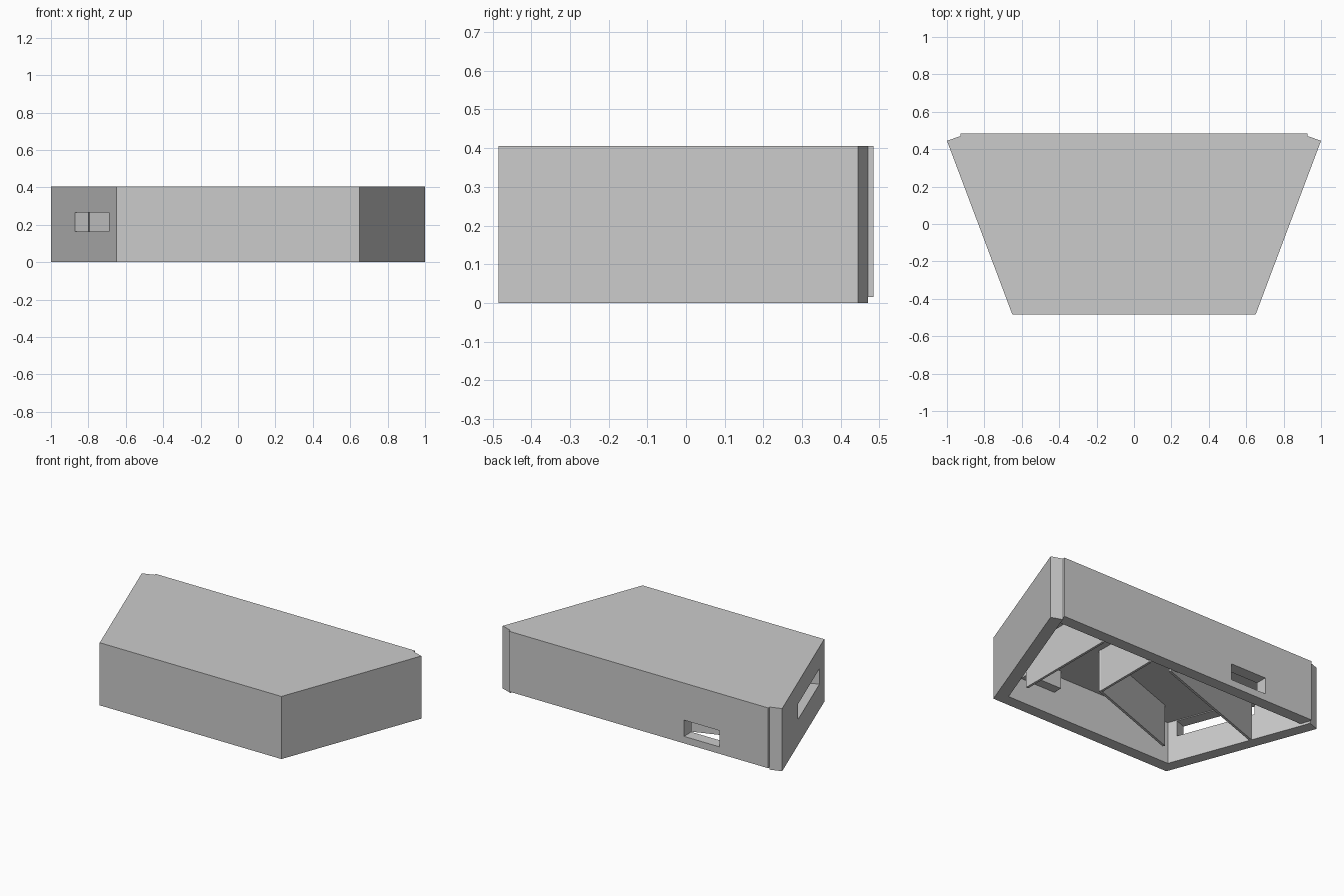
import bpy
import bmesh
from mathutils import Vector

cube = bpy.data.objects.get("Cube")
if cube:
    bpy.data.objects.remove(cube, do_unlink=True)

grey = bpy.data.materials.new("plain_grey")
grey.use_nodes = True
colour = (0.6, 0.6, 0.6, 1)
grey.diffuse_color = colour
grey.node_tree.nodes["Principled BSDF"].inputs["Base Color"].default_value = colour


def prism(name, outline, z0, z1):
    """Extrude a flat outline between two heights."""
    bm = bmesh.new()
    face = bm.faces.new([bm.verts.new((x, y, z0)) for x, y in outline])
    top = bmesh.ops.extrude_face_region(bm, geom=[face])["geom"]
    verts = [v for v in top if isinstance(v, bmesh.types.BMVert)]
    bmesh.ops.translate(bm, verts=verts, vec=(0, 0, z1 - z0))
    bmesh.ops.recalc_face_normals(bm, faces=bm.faces)
    mesh = bpy.data.meshes.new(name)
    bm.to_mesh(mesh)
    bm.free()
    mesh.materials.append(grey)
    obj = bpy.data.objects.new(name, mesh)
    bpy.context.collection.objects.link(obj)
    return obj


def mirrored(half):
    """Complete a right-hand outline with its mirror image."""
    return half + [(-x, y) for x, y in reversed(half)]


def panel(name, start, end, thickness, z0, z1):
    """Upright board between two plan points, thickened to the left."""
    a, b = Vector(start), Vector(end)
    d = (b - a).normalized()
    side = Vector((-d.y, d.x)) * thickness
    return prism(name, [tuple(p) for p in (a, b, b + side, a + side)], z0, z1)


def cut(target, cutter):
    mod = target.modifiers.new(cutter.name, "BOOLEAN")
    mod.operation = "DIFFERENCE"
    mod.solver = "EXACT"
    mod.object = cutter
    cutter.hide_render = True
    cutter.hide_viewport = True
    cutter.display_type = "WIRE"


height, ceiling, lip = 0.405, 0.27, 0.015

# Tapered case with an open underside
case = prism("case", mirrored([(0.65, -0.485), (1, 0.445), (0.928, 0.47), (0.928, 0.485)]), 0, height)
cut(case, prism("cavity_cutter", mirrored([(0.598, -0.41), (0.907, 0.41)]), -0.1, ceiling))

# Raised lower edge of the back wall
cut(case, prism("back_lip_cutter", mirrored([(0.904, 0.4), (0.928, 0.47), (0.928, 0.55)]), -0.1, lip))

# Slots through the back wall and the slanted side wall
cut(case, panel("back_slot_cutter", (-0.58, 0.35), (-0.325, 0.35), 0.2, 0.06, 0.165))
wall = Vector((-0.35, 0.93)).normalized()
inward = Vector((wall.y, -wall.x))
slot_start = Vector((-0.69, -0.379)) + inward * 0.1
slot_end = Vector((-0.87, 0.1)) + inward * 0.1
cut(case, panel("side_slot_cutter", slot_start, slot_end, 0.2, 0.165, 0.265))

# Inner baffles
bend = (0.235, -0.015)
top = ceiling + 0.01
panel("long_baffle", (0.589, -0.265), (0.589, 0.415), 0.015, 0, top)
panel("bent_baffle_back", bend, (0.235, 0.415), 0.015, 0, top)
panel("bent_baffle_side", (-0.455, -0.265), bend, -0.015, 0, top)
panel("side_baffle", (-0.8, 0.105), (0.07, 0.415), -0.015, 0, top)

# Block on the inside of the front wall
panel("front_block", (0.255, -0.415), (0.505, -0.415), 0.065, 0.155, top)

for obj in bpy.data.objects:
    if obj.type == "MESH":
        obj.data.shade_flat()
